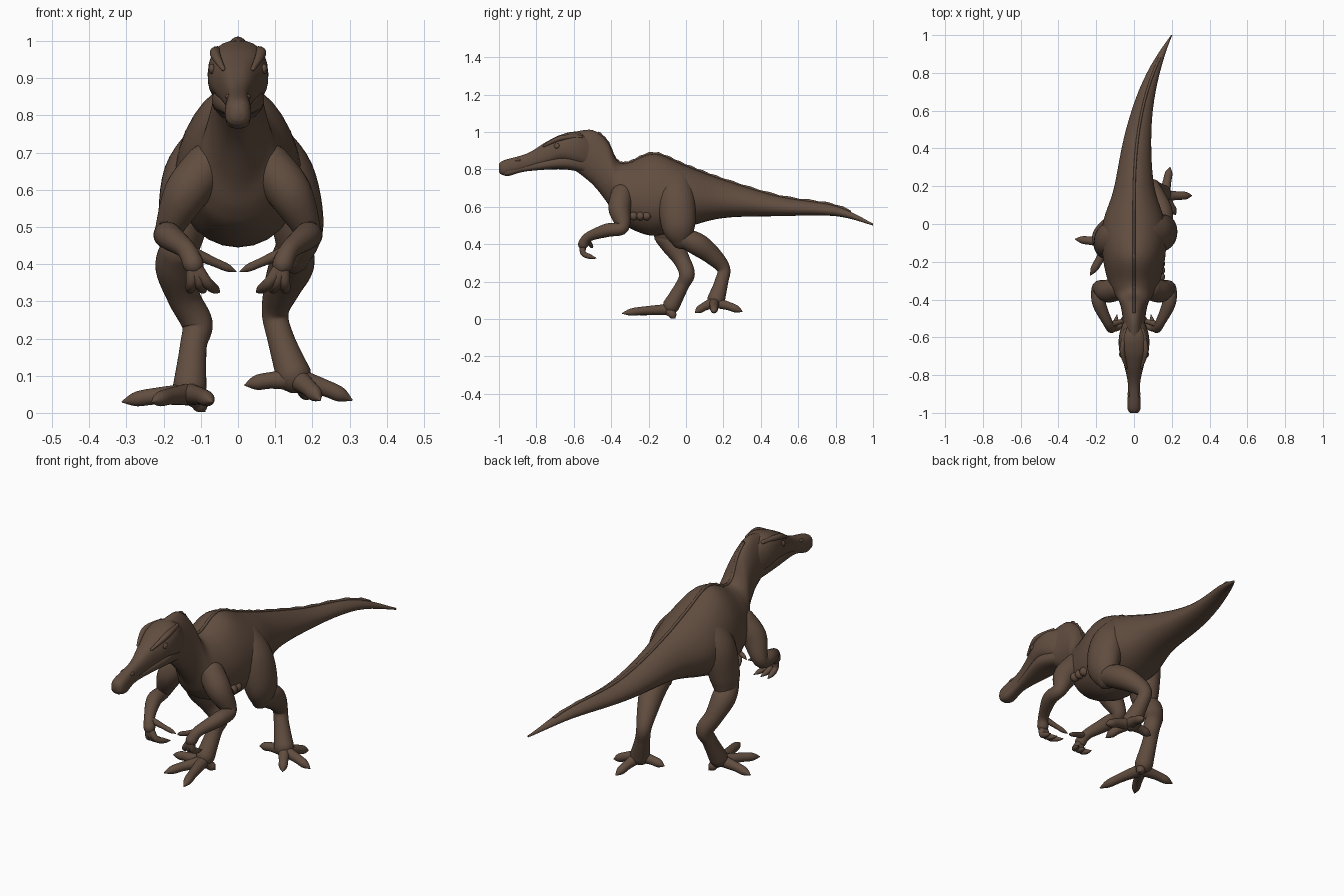
import bpy
import bmesh
import math
from mathutils import Vector

default_cube = bpy.data.objects.get("Cube")
if default_cube:
    bpy.data.objects.remove(default_cube, do_unlink=True)

BROWN = (0.12, 0.074, 0.05, 1)
hide = bpy.data.materials.new("brown hide")
hide.use_nodes = True
hide.diffuse_color = BROWN
hide.node_tree.nodes["Principled BSDF"].inputs["Base Color"].default_value = BROWN


def finish(name, bm):
    """Turn a bmesh into a smooth shaded object in the hide colour."""
    bmesh.ops.recalc_face_normals(bm, faces=bm.faces)
    mesh = bpy.data.meshes.new(name)
    bm.to_mesh(mesh)
    bm.free()
    mesh.materials.append(hide)
    for polygon in mesh.polygons:
        polygon.use_smooth = True
    part = bpy.data.objects.new(name, mesh)
    bpy.context.collection.objects.link(part)


def spline(stations, steps=6):
    """Smooth run through stations, radii included."""
    points = [Vector(station) for station in stations]
    points = [points[0], *points, points[-1]]
    run = []
    for before, start, end, after in zip(points, points[1:], points[2:], points[3:]):
        leave, arrive = (end - before) / 2, (after - start) / 2
        for step in range(steps):
            t = step / steps
            ease = t * t * (3 - 2 * t)
            run.append(start.lerp(end, ease)
                       + leave * (t * (1 - t) ** 2) - arrive * (t * t * (1 - t)))
    return run + [points[-1]]


def loft(name, rings):
    """Skin a list of closed rings and cap both ends."""
    bm = bmesh.new()
    loops = [[bm.verts.new(point) for point in ring] for ring in rings]
    for near, far in zip(loops, loops[1:]):
        for k in range(len(near)):
            bm.faces.new((near[k], near[k - 1], far[k - 1], far[k]))
    bm.faces.new(loops[0])
    bm.faces.new(loops[-1])
    finish(name, bm)


def ellipse(centre, across, up, pinch=0.0, power=1.0, sides=28):
    """Ring of points; pinch narrows the upper half, a low power squares it."""
    ring = []
    for k in range(sides):
        angle = math.tau * k / sides
        run, rise = (math.copysign(abs(wave) ** power, wave)
                     for wave in (math.cos(angle), math.sin(angle)))
        ring.append(centre + across * (run * (1 - pinch * rise)) + up * rise)
    return ring


def tail_bend(y):
    """Sideways sweep that grows toward the tail tip."""
    return max(y, 0) ** 3 / 5


def profile_loft(name, stations, pinch=0.0, power=1.0):
    """Upright sections from stations of y, low edge, high edge, half width."""
    rings = []
    for y, low, high, width in spline(stations):
        centre = Vector((tail_bend(y), y, (low + high) / 2))
        rings.append(ellipse(centre, Vector((width, 0, 0)),
                             Vector((0, 0, (high - low) / 2)), pinch, power))
    loft(name, rings)


def limb(name, joints, side=1, depth=1.0):
    """Tube through joints of x, y, z, radius with rounded ends."""
    path = [(Vector((side * x, y, z)), radius) for x, y, z, radius in spline(joints)]
    for end, inner in ((0, 1), (-1, -2)):
        point, radius = path[end]
        outward = (point - path[inner][0]).normalized()
        for reach, shrink in ((0.5, 0.85), (0.85, 0.5), (0.98, 0.15)):
            cap = (point + outward * radius * reach, radius * shrink)
            path.insert(0 if end == 0 else len(path), cap)
    rings = []
    for i, (point, radius) in enumerate(path):
        ahead = path[min(i + 1, len(path) - 1)][0]
        along = (ahead - path[max(i - 1, 0)][0]).normalized()
        guide = Vector((1, 0, 0)) if abs(along.x) < 0.8 else Vector((0, 1, 0))
        across = (guide - along * guide.dot(along)).normalized()
        rings.append(ellipse(point, across * radius, across.cross(along) * radius * depth))
    loft(name, rings)


def digit(name, root, tip, radius, bow):
    """Toe or finger: thick root, bowed knuckle and tapering claw."""
    root, tip, bow = Vector(root), Vector(tip), Vector(bow)
    knuckle = root.lerp(tip, 0.5) + bow
    claw = root.lerp(tip, 0.8) + bow * 0.6
    limb(name, [(*root, radius), (*knuckle, radius * 0.75),
                (*claw, radius * 0.65), (*tip, radius * 0.1)])


def ball(name, centre, size):
    bm = bmesh.new()
    bmesh.ops.create_uvsphere(bm, u_segments=16, v_segments=10, radius=1)
    bmesh.ops.scale(bm, vec=size, verts=bm.verts)
    bmesh.ops.translate(bm, vec=centre, verts=bm.verts)
    finish(name, bm)


# Neck, trunk and tail in one sweep
body = [(-.6, .8, 1, .06), (-.5, .72, 1.01, .06), (-.42, .62, .95, .075), (-.37, .54, .85, .105),
        (-.31, .49, .835, .135), (-.17, .445, .885, .165), (0, .49, .82, .165),
        (.2, .54, .745, .105), (.5, .55, .655, .067), (.8, .55, .605, .034), (1, .5, .51, .003)]
profile_loft("body", body, pinch=0.14)

# Knobbly ridge that follows the top of the back
ridge = []
for i, (y, low, high, width) in enumerate(spline(body)[8:-4]):
    height = 0.006 + 0.005 * (i % 2)
    ridge.append(ellipse(Vector((tail_bend(y), y, high)),
                         Vector((0.007, 0, 0)), Vector((0, 0, height))))
loft("spine_ridge", ridge)

# Skull and lower jaw
profile_loft("skull", [(-1, .785, .83, .02), (-.97, .77, .85, .035), (-.85, .8, .885, .032),
                       (-.75, .82, .945, .052), (-.67, .84, .985, .078), (-.58, .82, 1, .077),
                       (-.48, .8, .95, .04)], pinch=0.06, power=0.8)
profile_loft("lower_jaw", [(-.99, .775, .8, .02), (-.95, .765, .81, .032), (-.85, .79, .83, .029),
                           (-.65, .8, .88, .07), (-.5, .77, .87, .045)], power=0.8)

for side, s in (("left", 1), ("right", -1)):
    # Brow, eye and nostril
    limb(side + "_brow", [(.04, -.76, .925, .006), (.062, -.67, .967, .014),
                          (.045, -.56, .975, .01)], s)
    ball(side + "_eye", (s * 0.07, -.69, .925), (.009, .016, .014))
    ball(side + "_nostril", (s * 0.027, -.9, .85), (.007, .016, .007))

    # Arm, fingers and thumb
    limb(side + "_arm", [(.08, -.34, .67, .06), (.14, -.355, .59, .06), (.188, -.34, .49, .036),
                         (.185, -.42, .475, .036), (.14, -.52, .44, .026), (.12, -.55, .4, .028)], s)
    fingers = {"inner_finger": .05, "middle_finger": .09, "outer_finger": .13}
    for finger, x in fingers.items():
        digit(f"{side}_{finger}", (s * 0.12, -.55, .4), (s * x, -.48, .325), 0.02, (0, -.035, -.01))
    digit(side + "_thumb", (s * 0.12, -.53, .43), (s * 0.005, -.5, .38), 0.016, (0, 0, 0))

# Left leg pushes off behind
limb("left_thigh", [(.07, -.05, .74, .06), (.13, -.05, .64, .075), (.16, -.04, .5, .07),
                    (.15, -.02, .42, .045)], depth=1.3)
limb("left_lower_leg", [(.15, -.03, .44, .05), (.145, .06, .4, .06), (.12, .14, .34, .05),
                        (.1, .2, .27, .036), (.115, .19, .2, .036), (.15, .16, .1, .048)])

# Right leg is planted forward
limb("right_thigh", [(-.07, -.07, .74, .06), (-.13, -.08, .64, .07), (-.15, -.1, .5, .065),
                     (-.16, -.1, .43, .05)], depth=1.3)
limb("right_lower_leg", [(-.16, -.12, .44, .05), (-.165, -.07, .39, .057), (-.145, -.02, .31, .044),
                         (-.11, .005, .24, .042), (-.12, -.02, .18, .036), (-.13, -.08, .07, .045)])

# Toes fan out from each foot
feet = {
    "left": ((.16, .15, .09), {"outer": (.305, .15, .035), "middle": (.22, .05, .035),
                               "hind": (.19, .3, .04), "inner": (.02, .15, .075)}),
    "right": ((-.13, -.1, .05), {"outer": (-.31, -.08, .03), "middle": (-.23, -.27, .03),
                                 "inner": (-.07, -.34, .03), "hind": (-.09, -.06, .005)}),
}
for side, (root, tips) in feet.items():
    for toe, tip in tips.items():
        digit(f"{side}_{toe}_toe", root, tip, 0.03, (0, 0, 0.005))

# Small lumps on the left flank
for i in range(3):
    ball(f"flank_lump_{i + 1}", (.142, -.28 + i * 0.035, .55), (.023, .023, .023))
